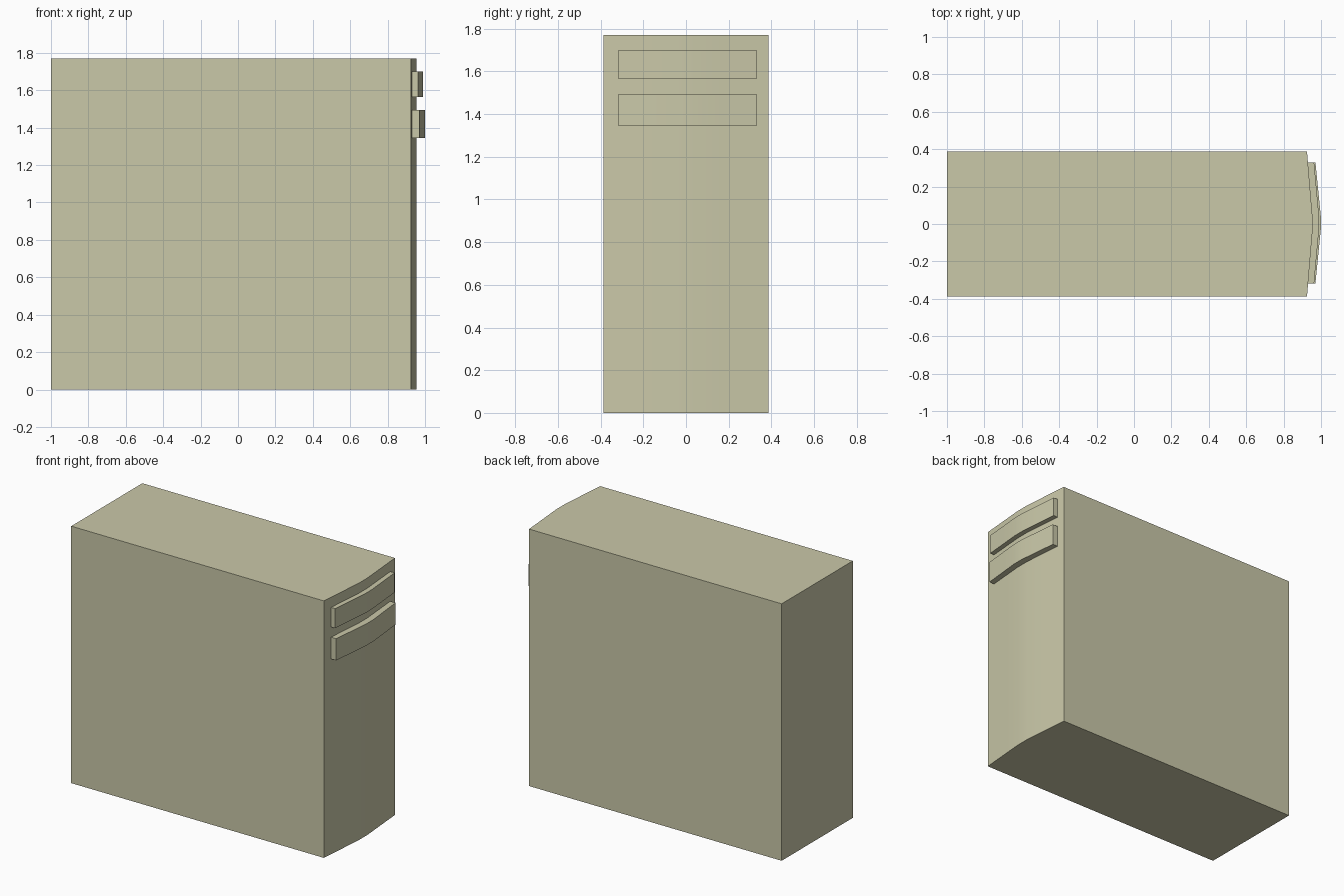
import bpy
import bmesh

cube = bpy.data.objects.get("Cube")
if cube:
    bpy.data.objects.remove(cube, do_unlink=True)

# Single beige casing colour
beige = bpy.data.materials.new("beige_plastic")
beige.use_nodes = True
colour = (0.59, 0.58, 0.395, 1.0)
beige.diffuse_color = colour
beige.node_tree.nodes["Principled BSDF"].inputs["Base Color"].default_value = colour


def bowed_block(name, back, edge, crown, y0, y1, z0, z1):
    """Extrude a plan outline whose +x side bows gently outwards."""
    mid, half = (y0 + y1) / 2, (y1 - y0) / 2
    outline = [(back, y1), (back, y0)]
    for t, bow in ((-1, 0), (-0.5, 0.54), (-0.12, 0.95), (0.12, 0.95), (0.5, 0.54), (1, 0)):
        outline.append((edge + (crown - edge) * bow, mid + half * t))

    bm = bmesh.new()
    base = bm.faces.new([bm.verts.new((x, y, z0)) for x, y in outline])
    top = bmesh.ops.extrude_face_region(bm, geom=[base], use_keep_orig=True)
    verts = [g for g in top["geom"] if isinstance(g, bmesh.types.BMVert)]
    bmesh.ops.translate(bm, verts=verts, vec=(0, 0, z1 - z0))
    bmesh.ops.recalc_face_normals(bm, faces=bm.faces[:])
    mesh = bpy.data.meshes.new(name)
    bm.to_mesh(mesh)
    bm.free()

    mesh.materials.append(beige)
    obj = bpy.data.objects.new(name, mesh)
    bpy.context.collection.objects.link(obj)
    bpy.ops.object.select_all(action="DESELECT")
    obj.select_set(True)
    bpy.context.view_layer.objects.active = obj
    bpy.ops.object.shade_smooth_by_angle(angle=0.5)
    return obj


# Tower casing with its bowed end panel
bowed_block("tower_case", -1.0, 0.925, 0.955, -0.387, 0.387, 0.0, 1.77)

# Two raised drive covers that follow the bow
bowed_block("upper_drive_cover", 0.92, 0.963, 0.99, -0.317, 0.33, 1.565, 1.70)
bowed_block("lower_drive_cover", 0.92, 0.97, 1.0, -0.317, 0.33, 1.345, 1.495)
